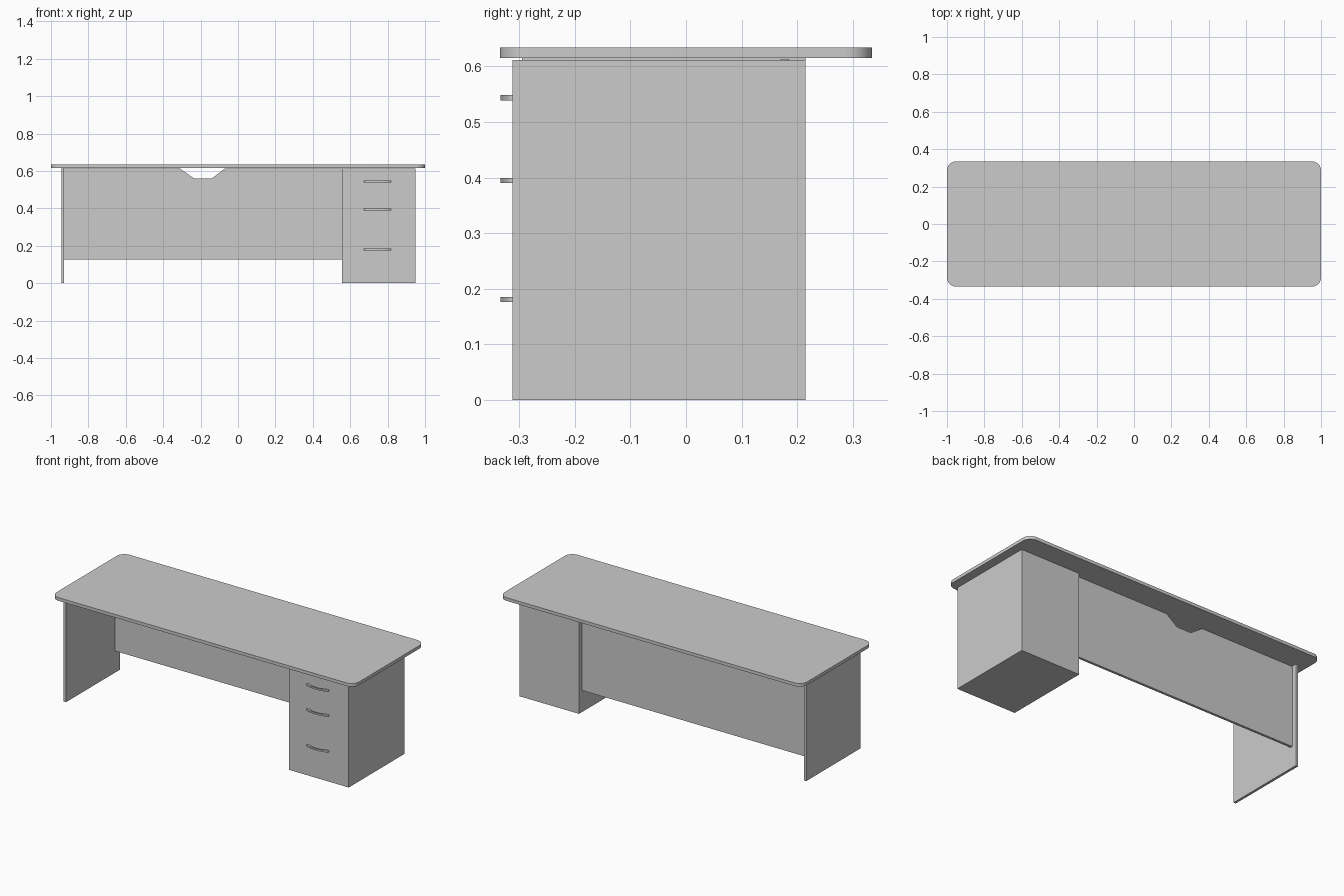
import bpy, bmesh
from math import sin, cos, pi
from mathutils import Vector

if "Cube" in bpy.data.objects:
    bpy.data.objects.remove(bpy.data.objects["Cube"])


def prism(name, points, direction, smooth=False):
    """Extrude a planar outline along a direction vector."""
    bm = bmesh.new()
    face = bm.faces.new([bm.verts.new(p) for p in points])
    ext = bmesh.ops.extrude_face_region(bm, geom=[face])
    verts = [g for g in ext["geom"] if isinstance(g, bmesh.types.BMVert)]
    bmesh.ops.translate(bm, verts=verts, vec=Vector(direction))
    bmesh.ops.recalc_face_normals(bm, faces=bm.faces)
    mesh = bpy.data.meshes.new(name)
    bm.to_mesh(mesh)
    bm.free()
    obj = bpy.data.objects.new(name, mesh)
    bpy.context.collection.objects.link(obj)
    if smooth:
        bpy.ops.object.select_all(action='DESELECT')
        obj.select_set(True)
        bpy.context.view_layer.objects.active = obj
        bpy.ops.object.shade_smooth_by_angle()
    return obj


def box(name, x0, x1, y0, y1, z0, z1):
    pts = [(x0, y0, z0), (x1, y0, z0), (x1, y1, z0), (x0, y1, z0)]
    return prism(name, pts, (0, 0, z1 - z0))


# Desktop with rounded corners
W, D, R, STEPS = 1.0, 0.335, 0.05, 8
outline = []
for q, (sx, sy) in enumerate([(1, 1), (-1, 1), (-1, -1), (1, -1)]):
    for i in range(STEPS + 1):
        a = (q + i / STEPS) * pi / 2
        outline.append((sx * (W - R) + R * cos(a), sy * (D - R) + R * sin(a), 0.615))
prism("desktop", outline, (0, 0, 0.019), smooth=True)

# Left side panel
box("left_side_panel", -0.945, -0.93, -0.295, 0.215, 0, 0.615)

# Modesty panel with cable notch in its top edge
modesty = [(-0.93, 0.128), (0.556, 0.128), (0.556, 0.613), (-0.07, 0.613),
           (-0.14, 0.56), (-0.235, 0.56), (-0.31, 0.613), (-0.93, 0.613)]
prism("modesty_panel", [(x, 0.17, z) for x, z in modesty], (0, 0.015, 0))

# Drawer pedestal and its front
box("pedestal_body", 0.556, 0.95, -0.295, 0.215, 0, 0.612)
box("drawer_front", 0.556, 0.95, -0.312, -0.295, 0, 0.612)

# Bow handles
def arc(half, depth, n=12):
    return [(0.746 - half * cos(pi * i / n), -0.312 - depth * sin(pi * i / n))
            for i in range(n + 1)]

for name, z in (("top", 0.539), ("middle", 0.390), ("bottom", 0.176)):
    pts = arc(0.072, 0.022) + arc(0.048, 0.014)[::-1]
    prism(name + "_drawer_handle", [(x, y, z) for x, y in pts], (0, 0, 0.0095), smooth=True)
